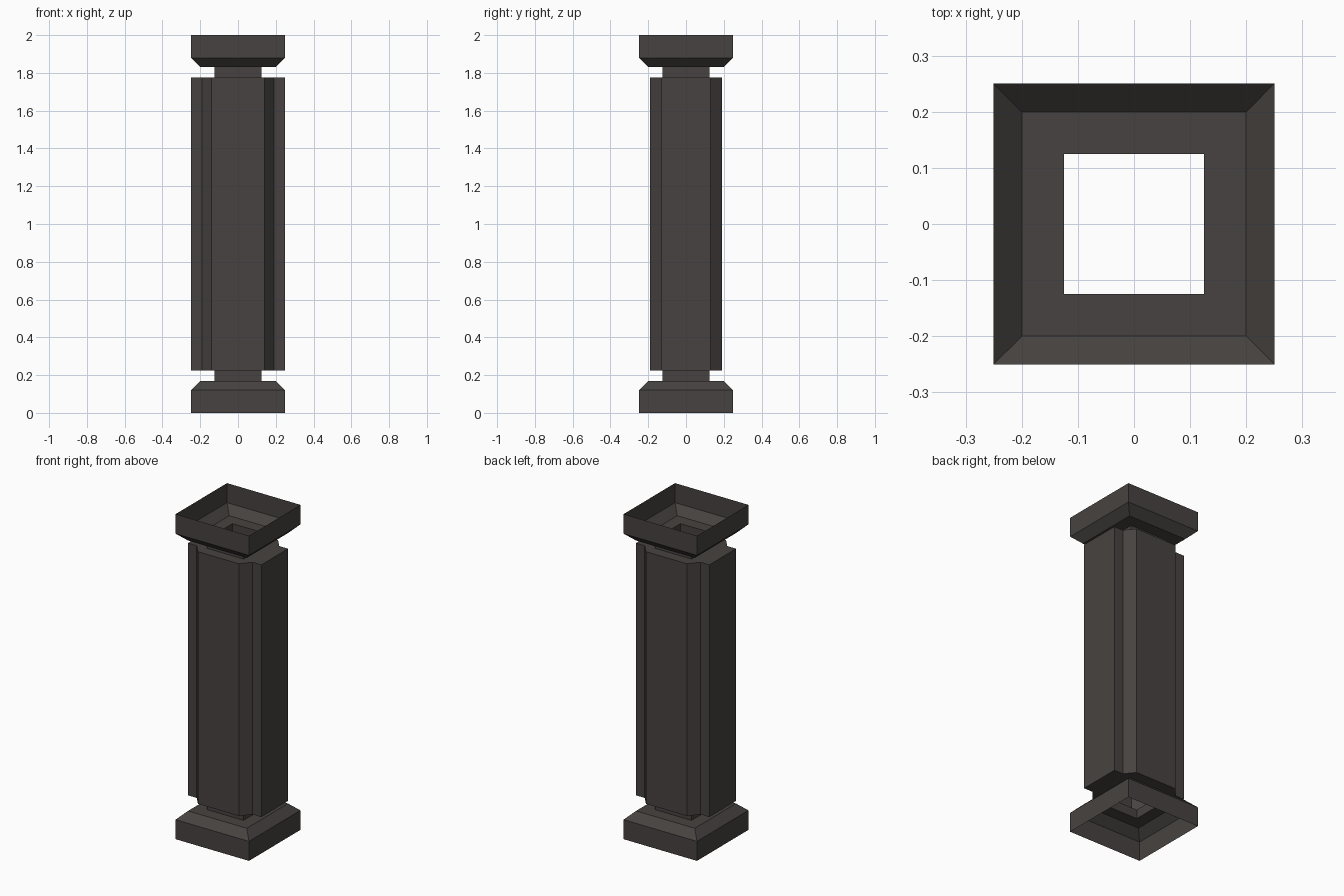
import bpy, bmesh

if "Cube" in bpy.data.objects:
    bpy.data.objects.remove(bpy.data.objects["Cube"])

stone = bpy.data.materials.new("dark grey stone")
stone.diffuse_color = (0.062, 0.055, 0.052, 1.0)
stone.use_nodes = True
stone.node_tree.nodes["Principled BSDF"].inputs["Base Color"].default_value = stone.diffuse_color


def ring(corner, z):
    """Mirror the points of one corner into all four, counter-clockwise."""
    pts = []
    for sx, sy in ((1, 1), (-1, 1), (-1, -1), (1, -1)):
        order = corner if sx * sy > 0 else corner[::-1]
        pts += [(sx * x, sy * y, z) for x, y in order]
    return pts


def loft(name, rings):
    """Open shell joining rings from bottom to top."""
    bm = bmesh.new()
    loops = [[bm.verts.new(p) for p in r] for r in rings]
    n = len(loops[0])
    for a, b in zip(loops, loops[1:]):
        for i in range(n):
            j = (i + 1) % n
            bm.faces.new((a[i], a[j], b[j], b[i]))
    bmesh.ops.remove_doubles(bm, verts=bm.verts, dist=1e-5)
    mesh = bpy.data.meshes.new(name)
    bm.to_mesh(mesh)
    bm.free()
    mesh.materials.append(stone)
    obj = bpy.data.objects.new(name, mesh)
    bpy.context.collection.objects.link(obj)
    return obj


H = 2.0
SHAFT_Z = 0.224
NECK = 0.125

# Base and capital: hollow square blocks, bevelled towards a narrow neck
profile = [(0.25, 0), (0.25, 0.12), (0.20, 0.168), (NECK, 0.168), (NECK, SHAFT_Z)]
loft("base", [ring([(r, r)], z) for r, z in profile])
loft("capital", [ring([(r, r)], H - z) for r, z in reversed(profile)])

# Shaft: raised panels front and back, with end rings closing to the neck
panel = [(0.25, 0.13), (0.19, 0.13), (0.14, 0.19)]
hole = [(NECK, NECK)] * 3
loft("shaft", [ring(hole, SHAFT_Z), ring(panel, SHAFT_Z),
               ring(panel, H - SHAFT_Z), ring(hole, H - SHAFT_Z)])
